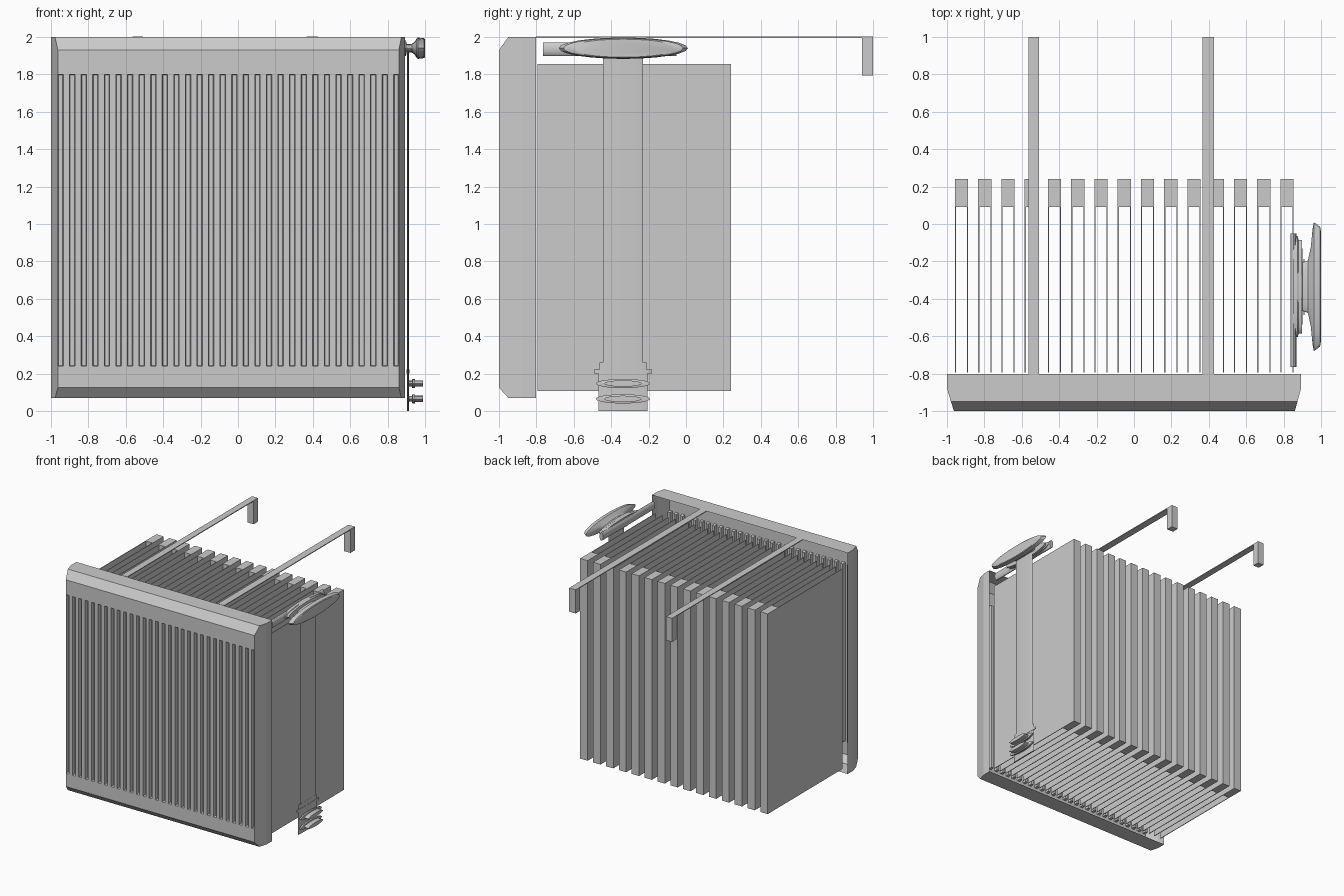
import bpy, bmesh, math
from mathutils import Vector, Matrix

if "Cube" in bpy.data.objects:
    bpy.data.objects.remove(bpy.data.objects["Cube"])


def finish(name, bm):
    bmesh.ops.recalc_face_normals(bm, faces=bm.faces)
    me = bpy.data.meshes.new(name)
    bm.to_mesh(me)
    bm.free()
    ob = bpy.data.objects.new(name, me)
    bpy.context.scene.collection.objects.link(ob)
    return ob


def add_box(bm, x, y, z):
    size = Vector((x[1] - x[0], y[1] - y[0], z[1] - z[0]))
    mid = Vector((x[0] + x[1], y[0] + y[1], z[0] + z[1])) / 2
    m = Matrix.Translation(mid) @ Matrix.Diagonal(size.to_4d())
    bmesh.ops.create_cube(bm, size=1, matrix=m)


def box(name, x, y, z):
    bm = bmesh.new()
    add_box(bm, x, y, z)
    return finish(name, bm)


def lathe_x(name, profile, y, z, squash, sides=24):
    """Revolve (x, radius) points about x; squash flattens the height."""
    bm = bmesh.new()
    rings = []
    for px, r in profile:
        rings.append([bm.verts.new((px, y + r * math.cos(a), z + r * squash * math.sin(a)))
                      for a in (2 * math.pi * i / sides for i in range(sides))])
    for a, b in zip(rings, rings[1:]):
        for i in range(sides):
            j = (i + 1) % sides
            bm.faces.new((a[i], a[j], b[j], b[i]))
    bm.faces.new(rings[0])
    bm.faces.new(rings[-1])
    return finish(name, bm)


def elliptic_bar(name, axis, start, end, rx, ry, sides=16):
    """Closed elliptical cylinder between two points along y or z."""
    length = (Vector(end) - Vector(start)).length
    turn = Matrix.Rotation(-math.pi / 2, 4, 'X') if axis == 'Y' else Matrix()
    m = Matrix.Translation((Vector(start) + Vector(end)) / 2) @ turn @ Matrix.Diagonal((rx, ry, 1, 1))
    bm = bmesh.new()
    bmesh.ops.create_cone(bm, cap_ends=True, segments=sides, radius1=1, radius2=1,
                          depth=length, matrix=m)
    return finish(name, bm)


# Front panel: chamfered shell, open at the back
bm = bmesh.new()
add_box(bm, (-1, 0.893), (-1, -0.803), (0.07, 2.0))


def cut(co, no, clear=True):
    geom = bm.verts[:] + bm.edges[:] + bm.faces[:]
    res = bmesh.ops.bisect_plane(bm, geom=geom, plane_co=co, plane_no=no, clear_outer=clear)
    edges = [e for e in res['geom_cut'] if isinstance(e, bmesh.types.BMEdge)]
    if clear:
        bmesh.ops.holes_fill(bm, edges=edges, sides=0)


cut((0, -1, 1.93), (0, -0.07, 0.05))
cut((0, -1, 0.125), (0, -0.055, -0.05))
cut((-0.963, -1, 0), (-0.12, -0.037, 0))
cut((0.86, -1, 0), (0.12, -0.033, 0))
back = [f for f in bm.faces if f.normal.y > 0.99 or all(v.co.y > -0.81 for v in f.verts)]
bmesh.ops.delete(bm, geom=back, context='FACES')


# Vertical grooves pressed into the front face
def split_front(co, no):
    faces = [f for f in bm.faces if all(v.co.y < -0.9999 for v in f.verts)]
    geom = set(faces)
    for f in faces:
        geom.update(f.edges)
        geom.update(f.verts)
    bmesh.ops.bisect_plane(bm, geom=list(geom), plane_co=co, plane_no=no)


PITCH = 0.0619
centres = [-0.948 + PITCH * i for i in range(30)]
half = 0.0145
for z in (0.24, 1.80):
    split_front((0, 0, z), (0, 0, 1))
for c in centres:
    for s in (-half, half):
        split_front((c + s, 0, 0), (1, 0, 0))
slots = []
for f in bm.faces:
    m = f.calc_center_median()
    if (all(v.co.y < -0.9999 for v in f.verts) and 0.3 < m.z < 1.7
            and any(abs(m.x - c) < half * 0.5 for c in centres)):
        slots.append(f)
bmesh.ops.recalc_face_normals(bm, faces=bm.faces)
if slots and slots[0].normal.y > 0:
    bmesh.ops.reverse_faces(bm, faces=bm.faces)
bmesh.ops.inset_individual(bm, faces=slots, thickness=0.005, depth=-0.03)
finish("front_panel", bm)

# Convector fins: two thin walls with a solid rear end
bm = bmesh.new()
Z = (0.107, 1.855)
for i in range(15):
    c = -0.922 + 2 * PITCH * i + 0.0005 * i
    for s in (-1, 1):
        e = c + s * 0.0325
        add_box(bm, (e - 0.003, e + 0.003), (-0.795, 0.09), Z)
    add_box(bm, (c - 0.0355, c + 0.0355), (0.09, 0.24), Z)
finish("convector_fins", bm)

# Wall brackets: long flat strap with a hook
for n, (a, b) in enumerate(((-0.565, -0.508), (0.366, 0.428))):
    box(f"bracket_strap_{n}", (a, b), (-0.803, 1.0), (1.995, 2.002))
    box(f"bracket_hook_{n}", (a, b), (0.94, 1.0), (1.795, 2.0))

# Valve: inlet stub, collar and flared knob
elliptic_bar("valve_stub", 'Y', (0.853, -0.765, 1.935), (0.853, -0.05, 1.935), 0.017, 0.036)
lathe_x("valve_knob", [(0.85, 0.27), (0.875, 0.27), (0.88, 0.25), (0.898, 0.25), (0.902, 0.13),
                       (0.93, 0.14), (0.945, 0.21), (0.955, 0.31), (0.962, 0.345),
                       (0.995, 0.32), (1.0, 0.29)], -0.335, 1.94, 0.166)

# Supply pipe with lower fitting
PX, PY = 0.909, -0.337
elliptic_bar("supply_pipe", 'Z', (PX, PY, 0.2), (PX, PY, 1.92), 0.005, 0.107)
elliptic_bar("pipe_fitting_lower", 'Z', (PX, PY, 0.0), (PX, PY, 0.2), 0.006, 0.13)
elliptic_bar("pipe_fitting_collar", 'Z', (PX, PY, 0.202), (PX, PY, 0.222), 0.008, 0.155)
elliptic_bar("pipe_fitting_upper", 'Z', (PX, PY, 0.2), (PX, PY, 0.26), 0.006, 0.125)

# Two small shut-off spindles
for n, z in enumerate((0.065, 0.147)):
    lathe_x(f"shutoff_spindle_{n}", [(0.905, 0.09), (0.93, 0.09), (0.932, 0.145), (0.945, 0.145),
                                     (0.947, 0.1), (0.988, 0.1)], -0.337, z, 0.17)

# Smooth the round parts
bpy.ops.object.select_all(action='DESELECT')
for ob in bpy.context.scene.objects:
    if ob.name.startswith(("valve", "supply", "pipe", "shutoff")):
        ob.select_set(True)
        bpy.context.view_layer.objects.active = ob
bpy.ops.object.shade_smooth_by_angle()
